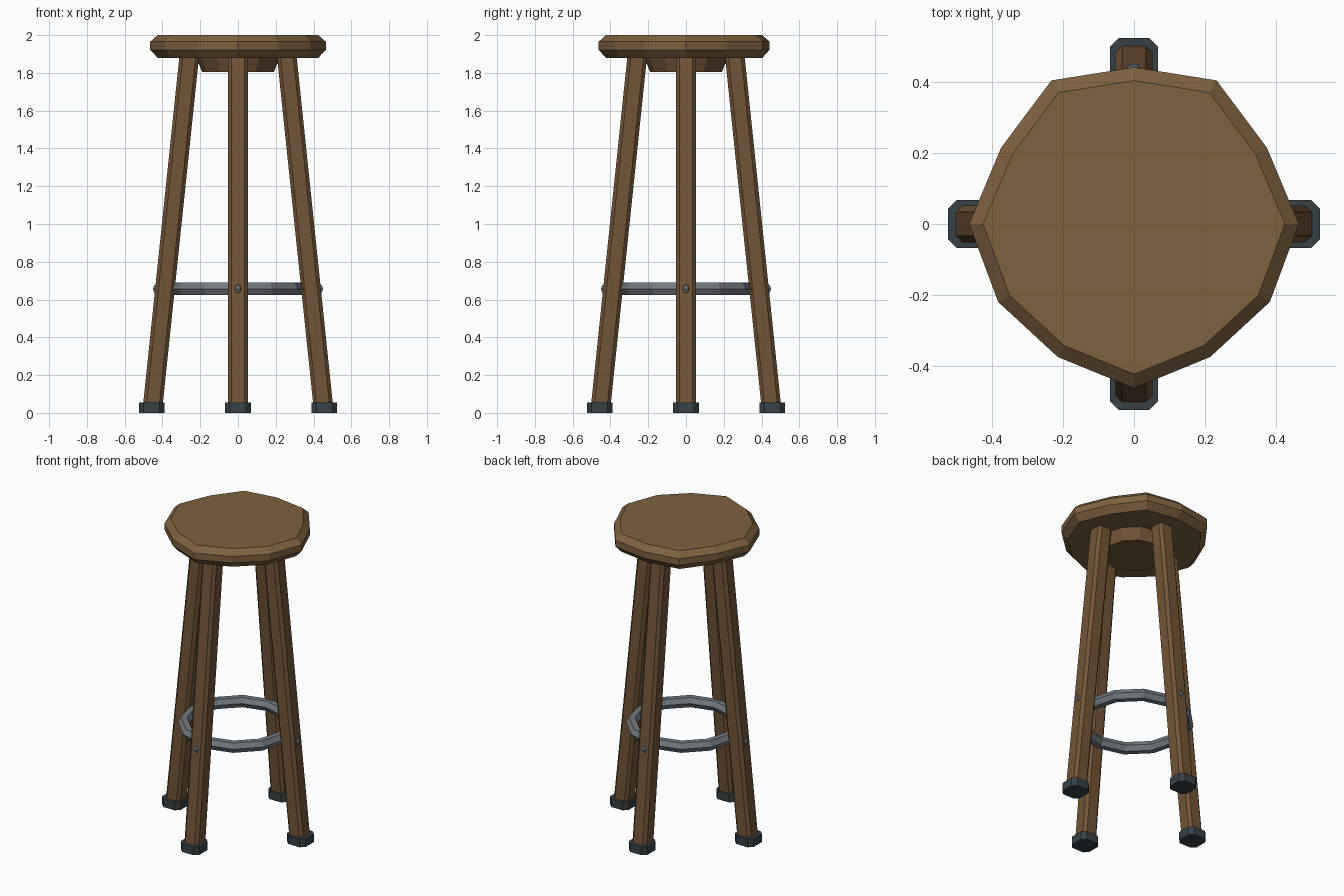
import bpy, bmesh, math
from mathutils import Matrix, Vector

if "Cube" in bpy.data.objects:
    bpy.data.objects.remove(bpy.data.objects["Cube"])


def material(name, rgb):
    m = bpy.data.materials.new(name)
    m.diffuse_color = (*rgb, 1)
    m.use_nodes = True
    m.node_tree.nodes["Principled BSDF"].inputs["Base Color"].default_value = m.diffuse_color
    return m


WOOD = material("seat_wood", (0.21, 0.12, 0.05))
LEG_WOOD = material("leg_wood", (0.17, 0.09, 0.038))
RUBBER = material("rubber", (0.04, 0.052, 0.06))
METAL = material("metal", (0.17, 0.19, 0.21))


def add_object(name, bm, mat):
    bmesh.ops.recalc_face_normals(bm, faces=bm.faces)
    me = bpy.data.meshes.new(name)
    bm.to_mesh(me)
    bm.free()
    me.materials.append(mat)
    ob = bpy.data.objects.new(name, me)
    bpy.context.collection.objects.link(ob)
    return ob


def loft(name, rings, mat, turn=0.0):
    """Skin a stack of equal-length rings and cap both ends."""
    bm = bmesh.new()
    rows = [[bm.verts.new(p) for p in ring] for ring in rings]
    n = len(rows[0])
    for a, b in zip(rows, rows[1:]):
        for i in range(n):
            j = (i + 1) % n
            bm.faces.new((a[i], a[j], b[j], b[i]))
    bm.faces.new(rows[0][::-1])
    bm.faces.new(rows[-1])
    bm.transform(Matrix.Rotation(turn, 4, 'Z'))
    return add_object(name, bm, mat)


def chamfered_square(cx, z, h, c):
    k = h - c
    pts = [(h, -k), (h, k), (k, h), (-k, h), (-h, k), (-h, -k), (-k, -h), (k, -h)]
    return [(cx + x, y, z) for x, y in pts]


def circle(r, z, n=12):
    return [(r * math.cos(math.tau * i / n), r * math.sin(math.tau * i / n), z)
            for i in range(n)]


# Seat: slightly uneven twelve-sided slab with bevelled rims
half = [(0, -0.463), (0.215, -0.375), (0.383, -0.22), (0.465, 0),
        (0.375, 0.215), (0.233, 0.405), (0, 0.442)]
outline = half + [(-x, y) for x, y in half[-2:0:-1]]
seat_levels = [(1.88, 0.915), (1.922, 1), (1.965, 1), (2.0, 0.915)]
loft("seat", [[(x * s, y * s, z) for x, y in outline] for z, s in seat_levels], WOOD)

# Tapered block under the seat
loft("seat_support", [circle(0.19, 1.805), circle(0.225, 1.89)], LEG_WOOD)

# Splayed legs with rubber feet and bolt heads
for i, side in enumerate(("right", "back", "left", "front")):
    turn = i * math.pi / 2
    loft(side + "_leg", [chamfered_square(0.452, 0.03, 0.052, 0.018),
                         chamfered_square(0.257, 1.9, 0.052, 0.018)], LEG_WOOD, turn)
    loft(side + "_foot", [chamfered_square(0.457, 0, 0.068, 0.026),
                          chamfered_square(0.457, 0.055, 0.068, 0.026)], RUBBER, turn)
    bm = bmesh.new()
    bmesh.ops.create_uvsphere(bm, u_segments=6, v_segments=4, radius=0.024)
    bm.transform(Matrix.Rotation(turn, 4, 'Z') @ Matrix.Translation(Vector((0.43, 0, 0.657))))
    add_object(side + "_bolt", bm, METAL)

# Foot ring
bpy.ops.mesh.primitive_torus_add(major_segments=12, minor_segments=6,
                                 major_radius=0.325, minor_radius=0.037,
                                 location=(0, 0, 0.657))
ring = bpy.context.object
ring.name = "foot_ring"
ring.data.materials.append(METAL)
for p in ring.data.polygons:
    p.use_smooth = False
